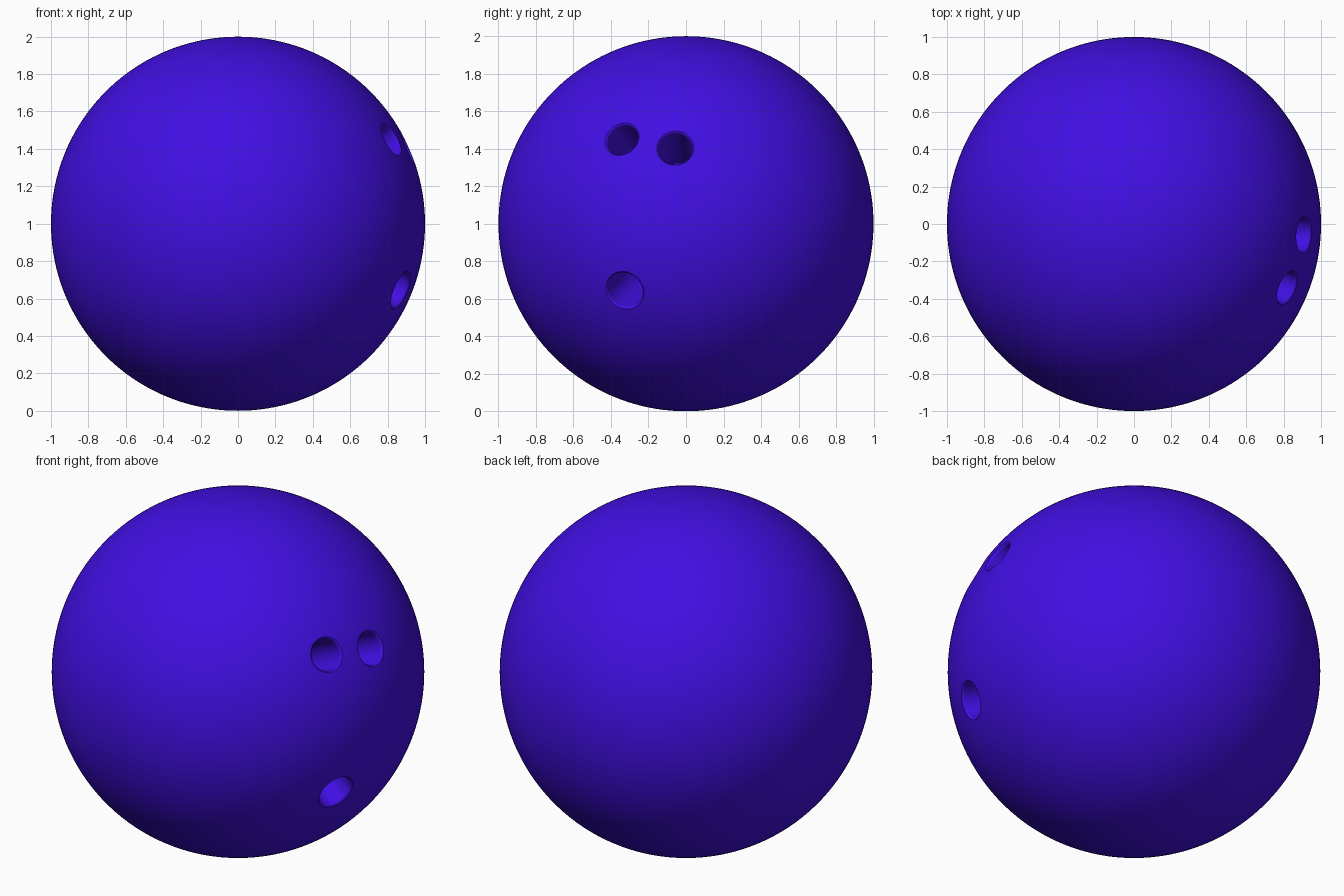
import bpy, bmesh, math
from mathutils import Vector

if "Cube" in bpy.data.objects:
    bpy.data.objects.remove(bpy.data.objects["Cube"])

CENTER = Vector((0, 0, 1))
violet = bpy.data.materials.new("violet")
violet.diffuse_color = (0.053, 0.0045, 0.76, 1)
violet.use_nodes = True
violet.node_tree.nodes["Principled BSDF"].inputs["Base Color"].default_value = violet.diffuse_color

# Ball body
bpy.ops.mesh.primitive_uv_sphere_add(segments=160, ring_count=80, radius=1, location=CENTER)
ball = bpy.context.object
ball.name = "ball"
ball.data.materials.append(violet)


def hole_cutter(name, y, z, r, lip, depth=0.4, n=64):
    """Lathed plug along the radial direction through (y, z), flared at the rim."""
    x = math.sqrt(1 - y * y - (z - 1) ** 2)
    d = Vector((x, y, z - 1))
    top = math.sqrt(1 - (r + lip) ** 2)
    # (radius, distance from ball centre): straight bore, rounded lip, outside
    profile = [(r, 1 - depth)]
    for i in range(6):
        a = math.radians(60) * i / 5
        profile.append((r + lip * (1 - math.cos(a)) * 2, top - lip * 1.6 * (1 - math.sin(a) / math.sin(math.radians(60)))))
    profile.append((r + lip * 2, top + 0.1))
    bm = bmesh.new()
    rings = [[bm.verts.new((pr * math.cos(math.tau * k / n), pr * math.sin(math.tau * k / n), h))
              for k in range(n)] for pr, h in profile]
    for a, b in zip(rings, rings[1:]):
        for k in range(n):
            j = (k + 1) % n
            bm.faces.new((a[k], a[j], b[j], b[k]))
    bm.faces.new(rings[0][::-1])
    bm.faces.new(rings[-1])
    bmesh.ops.recalc_face_normals(bm, faces=bm.faces)
    me = bpy.data.meshes.new(name)
    bm.to_mesh(me)
    bm.free()
    me.materials.append(violet)
    ob = bpy.data.objects.new(name, me)
    bpy.context.collection.objects.link(ob)
    ob.location = CENTER
    ob.rotation_euler = d.to_track_quat('Z', 'Y').to_euler()
    ob.hide_render = True
    return ob


# Two finger holes and the thumb hole
cutters = [hole_cutter("finger_hole_cutter_a", -0.343, 1.453, 0.087, 0.010),
           hole_cutter("finger_hole_cutter_b", -0.057, 1.405, 0.090, 0.010),
           hole_cutter("thumb_hole_cutter", -0.328, 0.643, 0.098, 0.010)]
bpy.context.view_layer.update()
for c in cutters:
    m = ball.modifiers.new(c.name, 'BOOLEAN')
    m.operation = 'DIFFERENCE'
    m.solver = 'EXACT'
    m.object = c
    bpy.ops.object.modifier_apply(modifier=m.name)
for c in cutters:
    bpy.data.objects.remove(c)
bpy.ops.object.shade_smooth_by_angle(angle=math.radians(35))
